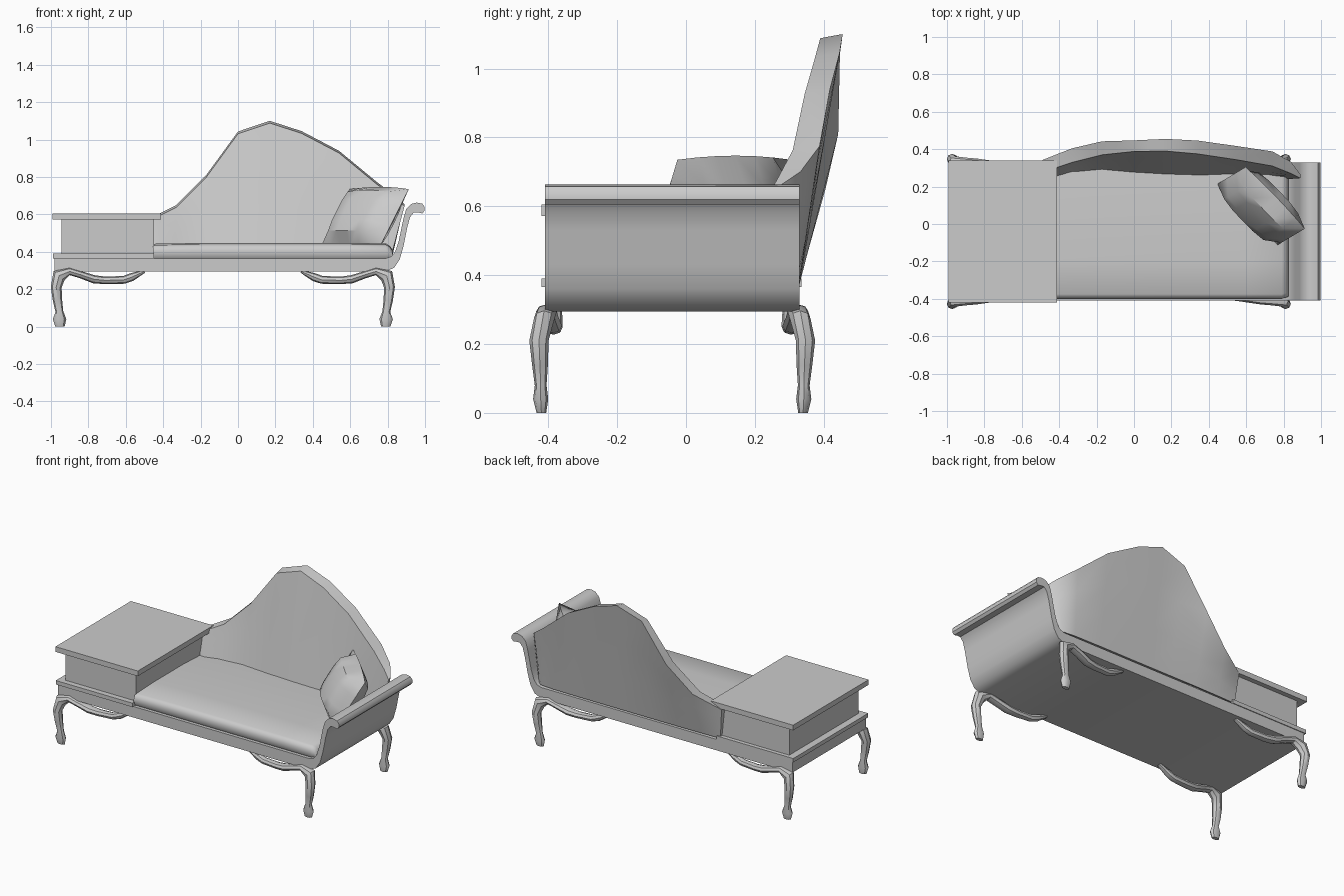
import bpy, bmesh, math
from mathutils import Vector


def make(name, verts, faces):
    me = bpy.data.meshes.new(name)
    me.from_pydata(verts, [], faces)
    bm = bmesh.new()
    bm.from_mesh(me)
    bmesh.ops.recalc_face_normals(bm, faces=bm.faces)
    bm.to_mesh(me)
    bm.free()
    ob = bpy.data.objects.new(name, me)
    bpy.context.collection.objects.link(ob)
    return ob


def loft(name, rings):
    """Skin closed rings of equal size, capped at both ends."""
    n = len(rings[0])
    faces = [(i * n + j, i * n + (j + 1) % n, (i + 1) * n + (j + 1) % n, (i + 1) * n + j)
             for i in range(len(rings) - 1) for j in range(n)]
    faces += [tuple(range(n)), tuple((len(rings) - 1) * n + j for j in range(n))]
    return make(name, [v for r in rings for v in r], faces)


def box(name, x, y, z):
    return loft(name, [[(a, y[0], z[0]), (a, y[1], z[0]), (a, y[1], z[1]), (a, y[0], z[1])] for a in x])


# Base rail flowing into the scrolled arm
profile = [(-0.98, 0.295), (0.79, 0.295), (0.835, 0.315), (0.865, 0.36), (0.885, 0.43),
           (0.905, 0.53), (0.92, 0.585), (0.94, 0.61), (0.965, 0.61), (0.985, 0.605),
           (0.998, 0.62), (0.998, 0.64), (0.985, 0.657), (0.955, 0.663), (0.925, 0.655),
           (0.90, 0.63), (0.885, 0.58), (0.86, 0.46), (0.84, 0.40), (0.82, 0.375),
           (0.79, 0.365), (-0.98, 0.365)]
loft("base_and_scroll_arm", [[(x, y, z) for x, z in profile] for y in (-0.41, 0.33)])

# Side table: ledge, cabinet, top
box("table_ledge", (-0.99, -0.45), (-0.42, 0.335), (0.365, 0.39))
box("table_cabinet", (-0.945, -0.45), (-0.385, 0.31), (0.38, 0.575))
box("table_top", (-0.993, -0.412), (-0.42, 0.34), (0.572, 0.605))

# Seat cushion with rounded front and right edges
seat_section = [(-0.385, 0.36), (-0.40, 0.38), (-0.40, 0.41), (-0.392, 0.43), (-0.375, 0.44),
                (-0.2, 0.447), (0.1, 0.447), (0.30, 0.437), (0.30, 0.36)]
seat = [[(x, y * s, 0.36 + (z - 0.36) * h) for y, z in seat_section]
        for x, s, h in ((-0.455, 1, 0.95), (-0.2, 1, 1), (0.2, 1, 1), (0.6, 1, 1),
                        (0.79, 1, 0.97), (0.81, 0.985, 0.85), (0.825, 0.97, 0.6))]
loft("seat_cushion", seat)

# Curved back: x bottom, x top, z top, y rear top, y rear bottom, y front bottom, y front top
columns = [(-0.47, -0.49, 0.57, 0.342, 0.325, 0.25, 0.285),
           (-0.42, -0.42, 0.605, 0.37, 0.326, 0.245, 0.30),
           (-0.34, -0.33, 0.65, 0.405, 0.328, 0.27, 0.33),
           (-0.17, -0.17, 0.81, 0.442, 0.33, 0.285, 0.37),
           (0.0, 0.0, 1.043, 0.447, 0.33, 0.27, 0.388),
           (0.17, 0.17, 1.10, 0.455, 0.33, 0.26, 0.39),
           (0.34, 0.34, 1.045, 0.446, 0.33, 0.255, 0.375),
           (0.52, 0.54, 0.94, 0.418, 0.33, 0.262, 0.345),
           (0.71, 0.74, 0.775, 0.388, 0.328, 0.26, 0.31),
           (0.80, 0.84, 0.70, 0.332, 0.32, 0.25, 0.27),
           (0.825, 0.89, 0.655, 0.265, 0.30, 0.24, 0.245)]
rings = []
for xb, xt, zt, rt, rb, fb, ft in columns:
    def at(t, a, b, z0, z1):
        return (xb + (xt - xb) * t, a + (b - a) * t, z0 + (z1 - z0) * t)
    front = [at(t, fb, ft, 0.40, zt - 0.012) for t in (0, 0.33, 0.67, 1)]
    rear = [at(t, rb, rt, 0.375, zt) for t in (1, 0.67, 0.33, 0)]
    rings.append(front + rear)
loft("curved_back", rings)

# Cabriole legs with a scrolled bracket: x, y, z, radius in the bend plane, radius in y
path = [(-0.952, -0.42, 0.0, 0.025, 0.014), (-0.954, -0.422, 0.04, 0.036, 0.022),
        (-0.955, -0.422, 0.08, 0.021, 0.017), (-0.965, -0.424, 0.14, 0.025, 0.023),
        (-0.972, -0.427, 0.21, 0.029, 0.028), (-0.957, -0.412, 0.272, 0.038, 0.03),
        (-0.90, -0.405, 0.295, 0.02, 0.03), (-0.84, -0.40, 0.277, 0.019, 0.03),
        (-0.77, -0.39, 0.253, 0.022, 0.03), (-0.71, -0.385, 0.247, 0.02, 0.026),
        (-0.61, -0.38, 0.25, 0.021, 0.022), (-0.57, -0.378, 0.264, 0.022, 0.02),
        (-0.50, -0.375, 0.295, 0.008, 0.015)]


def leg(name, mirror_x, mirror_y):
    rings = []
    for i, (x, y, z, r, ry) in enumerate(path):
        a, b = path[max(i - 1, 0)], path[min(i + 1, len(path) - 1)]
        d = Vector((b[0] - a[0], 0, b[2] - a[2])).normalized()
        if i < 2:
            d = Vector((0, 0, 1))
        ring = []
        for k in range(8):
            c, s = math.cos(k * math.pi / 4), math.sin(k * math.pi / 4)
            px, py, pz = x - d.z * c * r, y + s * ry, z + d.x * c * r
            ring.append((-0.162 - px if mirror_x else px, -0.08 - py if mirror_y else py, pz))
        rings.append(ring)
    loft(name, rings)


for mx, side in ((False, "left"), (True, "right")):
    for my, end in ((False, "front"), (True, "back")):
        leg(f"{end}_{side}_leg", mx, my)

# Throw pillow leaning in the corner
centre = Vector((0.68, 0.095, 0.585))
across, up = Vector((0.158, -0.165, 0)), Vector((0.075, 0.045, 0.15))
normal = across.cross(up).normalized()
N = 6
verts, faces = [], []
for side in (1, -1):
    for i in range(N + 1):
        for j in range(N + 1):
            u, v = 2 * i / N - 1, 2 * j / N - 1
            puff = 0.085 * ((1 - u ** 4) * (1 - v ** 4)) ** 0.6
            pinch = 1 + 0.08 * (1 - u * u)
            p = centre + across * u + up * v * pinch + normal * side * puff
            verts.append(p)
            if i < N and j < N:
                o = (0 if side == 1 else (N + 1) ** 2) + i * (N + 1) + j
                faces.append((o, o + 1, o + N + 2, o + N + 1))
pillow = make("throw_pillow", verts, faces)
bm = bmesh.new()
bm.from_mesh(pillow.data)
bmesh.ops.remove_doubles(bm, verts=bm.verts, dist=0.0005)
bmesh.ops.recalc_face_normals(bm, faces=bm.faces)
bm.to_mesh(pillow.data)
bm.free()

# Smooth the curved parts, keep hard edges crisp
for ob in bpy.context.scene.objects:
    ob.select_set(True)
    bpy.context.view_layer.objects.active = ob
bpy.ops.object.shade_smooth_by_angle(angle=math.radians(40))
